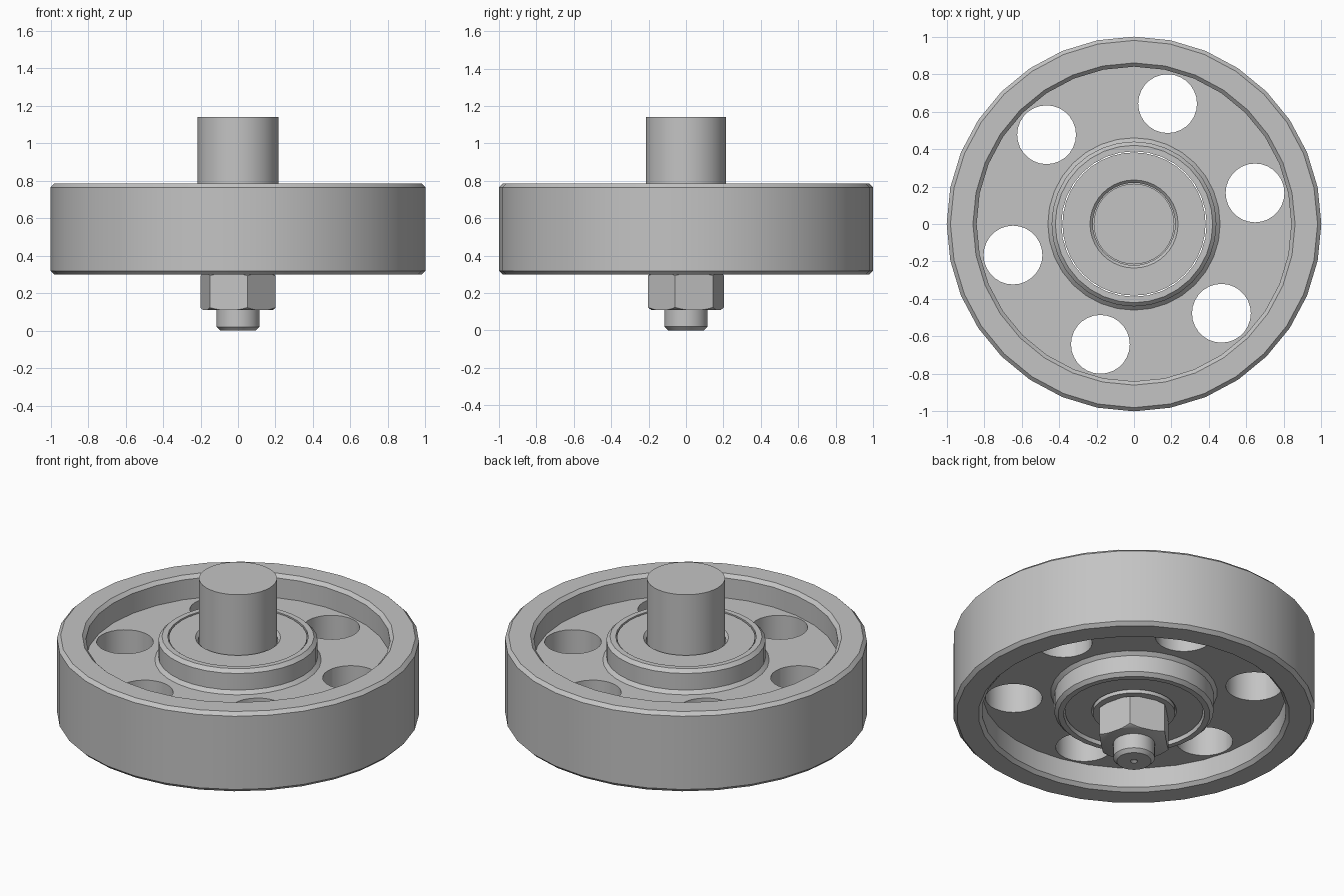
import bpy, bmesh
from math import radians, tau, cos, sin
from mathutils import Matrix, Vector

default = bpy.data.objects.get("Cube")
if default:
    bpy.data.objects.remove(default, do_unlink=True)

GREY = 0.55
steel = bpy.data.materials.new("grey steel")
steel.use_nodes = True
steel.diffuse_color = (GREY, GREY, GREY, 1)
steel.node_tree.nodes["Principled BSDF"].inputs["Base Color"].default_value = (GREY, GREY, GREY, 1)


def finish(name, bm):
    """Turn a bmesh into a linked grey object."""
    bmesh.ops.recalc_face_normals(bm, faces=bm.faces)
    mesh = bpy.data.meshes.new(name)
    bm.to_mesh(mesh)
    bm.free()
    mesh.materials.append(steel)
    obj = bpy.data.objects.new(name, mesh)
    bpy.context.collection.objects.link(obj)
    return obj


def activate(obj):
    bpy.ops.object.select_all(action="DESELECT")
    obj.select_set(True)
    bpy.context.view_layer.objects.active = obj


def smooth(obj):
    activate(obj)
    bpy.ops.object.shade_smooth_by_angle(angle=radians(30))


def lathe(name, profile, sides, closed=True):
    """Spin an (r, z) profile around the z axis."""
    bm = bmesh.new()
    verts = [bm.verts.new((r, 0, z)) for r, z in profile]
    edges = [bm.edges.new(pair) for pair in zip(verts, verts[1:])]
    if closed:
        edges.append(bm.edges.new((verts[-1], verts[0])))
    bmesh.ops.spin(bm, geom=verts + edges, cent=(0, 0, 0), axis=(0, 0, 1),
                   angle=tau, steps=sides, use_duplicate=False)
    bmesh.ops.remove_doubles(bm, verts=bm.verts, dist=1e-4)
    bmesh.ops.dissolve_degenerate(bm, edges=bm.edges, dist=1e-5)
    return finish(name, bm)


def boolean(obj, cutter, operation):
    """Apply a boolean and discard its cutter."""
    cutter.hide_render = True
    mod = obj.modifiers.new("cut", "BOOLEAN")
    mod.operation = operation
    mod.solver = "EXACT"
    mod.object = cutter
    activate(obj)
    bpy.ops.object.modifier_apply(modifier=mod.name)
    bpy.data.objects.remove(cutter, do_unlink=True)


# Wheel: rim, web and hub in one turned section, mirrored about mid height
MID, HALF, WEB, C = 0.542, 0.243, 0.102, 0.02
upper = [(0.388, HALF), (0.42, HALF), (0.44, HALF - C), (0.44, WEB + C), (0.46, WEB),
         (0.84, WEB), (0.84, HALF - C), (0.86, HALF), (1 - C, HALF), (1, HALF - C)]
section = upper + [(r, -z) for r, z in reversed(upper)]
wheel = lathe("wheel", [(r, MID + z) for r, z in section], 32)

# Six round holes through the web
bm = bmesh.new()
for k in range(6):
    a = radians(14.4 + 60 * k)
    place = Matrix.Translation((0.667 * cos(a), 0.667 * sin(a), MID))
    bmesh.ops.create_cone(bm, cap_ends=True, segments=28, radius1=0.157, radius2=0.157,
                          depth=0.4, matrix=place)
boolean(wheel, finish("hole_cutter", bm), "DIFFERENCE")
smooth(wheel)

# Bearing sleeve pressed into the hub, with a chamfered bore
smooth(lathe("bearing", [(0.22, 0.765), (0.235, 0.78), (0.382, 0.78),
                         (0.382, 0.322), (0.235, 0.322), (0.22, 0.337)], 40))

# Axle: thick upper shaft, thin threaded end with a centre dimple
smooth(lathe("axle", [(0, 1.14), (0.215, 1.14), (0.215, 0.33), (0.115, 0.33), (0.115, C),
                      (0.095, 0), (0.02, 0), (0, C)], 36, closed=False))

# Washer under the nut
smooth(lathe("washer", [(0.11, 0.33), (0.227, 0.33), (0.227, 0.305), (0.11, 0.305)], 36))

# Hexagonal nut with its corners turned off at both ends
LOW, HIGH = 0.11, 0.306
bm = bmesh.new()
ring = [bm.verts.new((0.209 * cos(radians(44 + 60 * k)), 0.209 * sin(radians(44 + 60 * k)), LOW))
        for k in range(6)]
base = bm.faces.new(ring)
top = bmesh.ops.extrude_face_region(bm, geom=[base])["geom"]
bmesh.ops.translate(bm, vec=Vector((0, 0, HIGH - LOW)),
                    verts=[v for v in top if isinstance(v, bmesh.types.BMVert)])
nut = finish("nut", bm)
turning = lathe("nut_turning", [(0, LOW - 0.001), (0.184, LOW - 0.001), (0.214, LOW + 0.016),
                                (0.214, HIGH - 0.016), (0.184, HIGH + 0.001), (0, HIGH + 0.001)],
                48, closed=False)
boolean(nut, turning, "INTERSECT")
smooth(nut)
